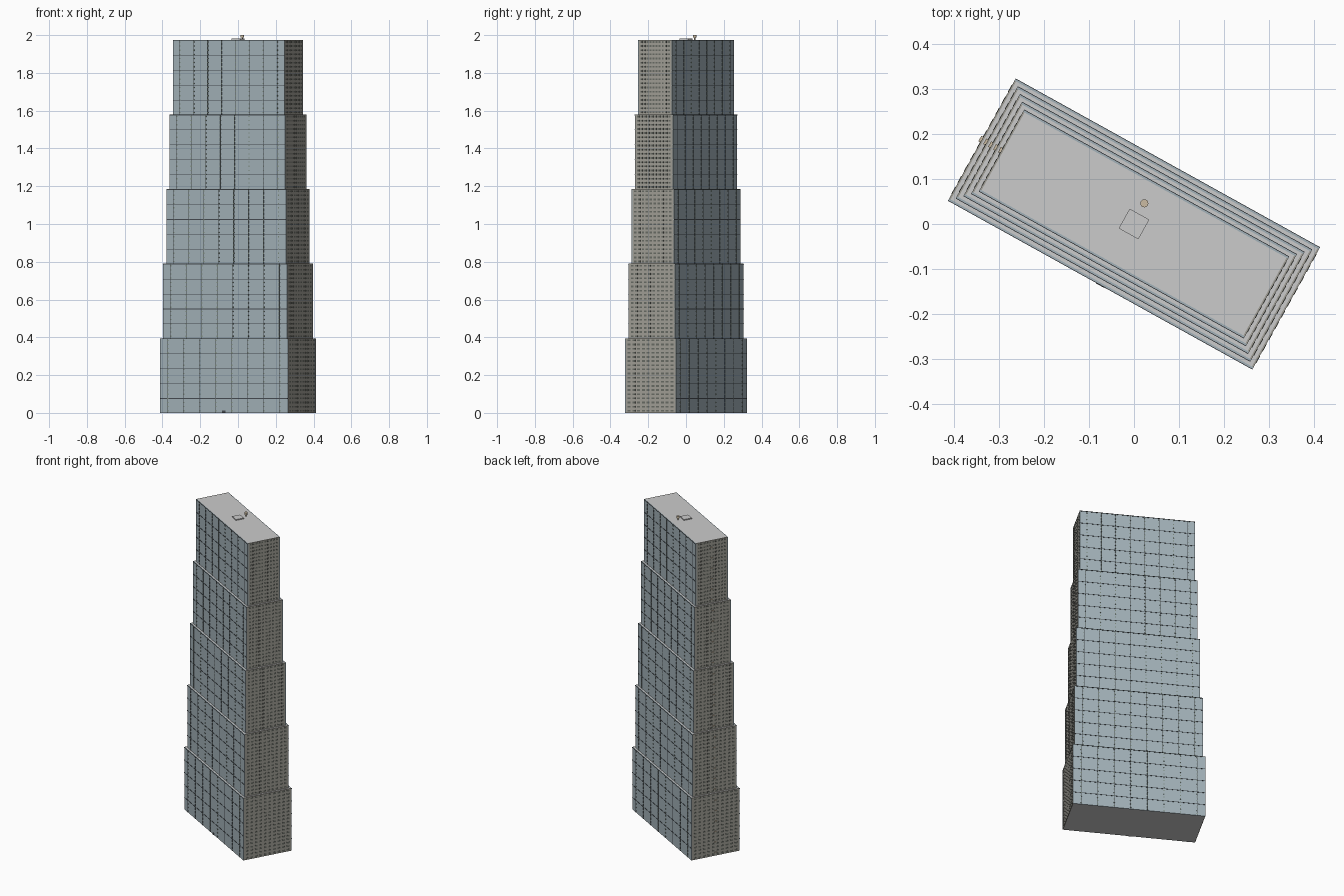
import bpy, bmesh
from math import radians
from mathutils import Matrix, Vector

if "Cube" in bpy.data.objects:
    bpy.data.objects.remove(bpy.data.objects["Cube"])

TURN = Matrix.Rotation(radians(-29), 4, 'Z')
TIERS, TIER_H = 5, 0.395
BAYS, FLOORS = 8, 5
ROWS, COLS = 18, 10


def material(name, rgb):
    m = bpy.data.materials.new(name)
    m.diffuse_color = (*rgb, 1)
    m.use_nodes = True
    m.node_tree.nodes["Principled BSDF"].inputs["Base Color"].default_value = m.diffuse_color
    return m


GLASS = material("blue_glass", (0.36, 0.44, 0.48))
STONE = material("warm_stone", (0.36, 0.35, 0.31))
DARK = material("dark_metal", (0.06, 0.07, 0.08))
WINDOW = material("window_grey", (0.14, 0.15, 0.13))
GREEN = material("fin_green", (0.20, 0.25, 0.20))
TAN = material("tan", (0.6, 0.5, 0.36))


def add_box(bm, center, size):
    bmesh.ops.create_cube(bm, size=1, matrix=Matrix.Translation(center) @ Matrix.Diagonal((*size, 1)))


def add_cyl(bm, center, r, h, tilt=0):
    bmesh.ops.create_cone(bm, cap_ends=True, segments=12, radius1=r, radius2=r, depth=h,
                          matrix=Matrix.Translation(center) @ Matrix.Rotation(tilt, 4, 'X'))


def finish(bm, name, mat=None, turn=True):
    if turn:
        bm.transform(TURN)
    me = bpy.data.meshes.new(name)
    bm.to_mesh(me)
    bm.free()
    ob = bpy.data.objects.new(name, me)
    bpy.context.collection.objects.link(ob)
    if mat:
        me.materials.append(mat)


for k in range(TIERS):
    length, width = 0.774 - 0.025 * k, 0.308 - 0.0256 * k
    hx, hy = length / 2, width / 2
    z0 = k * TIER_H
    zc = z0 + TIER_H / 2
    t = 0.004

    # Solid core of the tier
    bm = bmesh.new()
    add_box(bm, (0, 0, zc), (length - 2 * t, width - 2 * t, TIER_H))
    finish(bm, f"tier_core_{k}")

    # Glass skins on the long sides, stone skins on the short sides
    glass, stone = bmesh.new(), bmesh.new()
    bands, fins, wins = bmesh.new(), bmesh.new(), bmesh.new()
    floor_h = TIER_H / FLOORS
    bay = length / BAYS
    row_h = TIER_H / ROWS
    col = (width - 0.02) / COLS
    for s in (-1, 1):
        add_box(glass, (0, s * (hy - t / 2), zc), (length, t, TIER_H))
        add_box(stone, (s * (hx - t / 2), 0, zc), (t, width - 2 * t, TIER_H))
        # Floor bands
        for f in range(1, FLOORS + 1):
            add_box(bands, (0, s * hy, z0 + f * floor_h - 0.003), (length, 0.003, 0.003))
        # Vertical fins and small window blocks in each bay
        for b in range(BAYS):
            x = -hx + (b + 0.5) * bay
            add_box(bands, (x, s * hy, zc), (0.002, 0.003, TIER_H))
            for r in range(ROWS):
                add_box(fins, (x, s * hy, z0 + (r + 0.5) * row_h), (0.007, 0.003, 0.006))
        # Window grid on the short sides
        for r in range(ROWS):
            for c in range(COLS):
                y = -width / 2 + 0.01 + (c + 0.5) * col
                add_box(wins, (s * hx, y, z0 + (r + 0.5) * row_h), (0.002, col * 0.6, 0.009))
    finish(glass, f"glass_skin_{k}", GLASS)
    finish(stone, f"stone_skin_{k}", STONE)
    finish(bands, f"facade_bands_{k}", DARK)
    finish(fins, f"facade_blocks_{k}", GREEN)
    finish(wins, f"end_windows_{k}", WINDOW)

    # Small service ledges up the middle of the left end
    bm = bmesh.new()
    for r in range(0, ROWS, 3):
        add_box(bm, (-hx - 0.002, 0, z0 + (r + 1) * row_h), (0.006, 0.014, 0.003))
    finish(bm, f"service_ledges_{k}", TAN)

TOP = TIERS * TIER_H

# Entrance at the middle of the front
bm = bmesh.new()
add_box(bm, (0, -0.154, 0.006), (0.022, 0.005, 0.012))
finish(bm, "entrance", DARK)

# Low roof hatch
bm = bmesh.new()
add_box(bm, (0, 0, TOP + 0.003), (0.05, 0.05, 0.006))
finish(bm, "roof_hatch")

# Roof beacon: stem and cap
bm = bmesh.new()
add_cyl(bm, Vector((0.023, 0.046, TOP + 0.008)), 0.003, 0.016)
add_cyl(bm, Vector((0.023, 0.046, TOP + 0.019)), 0.009, 0.012)
finish(bm, "roof_beacon", TAN, turn=False)
